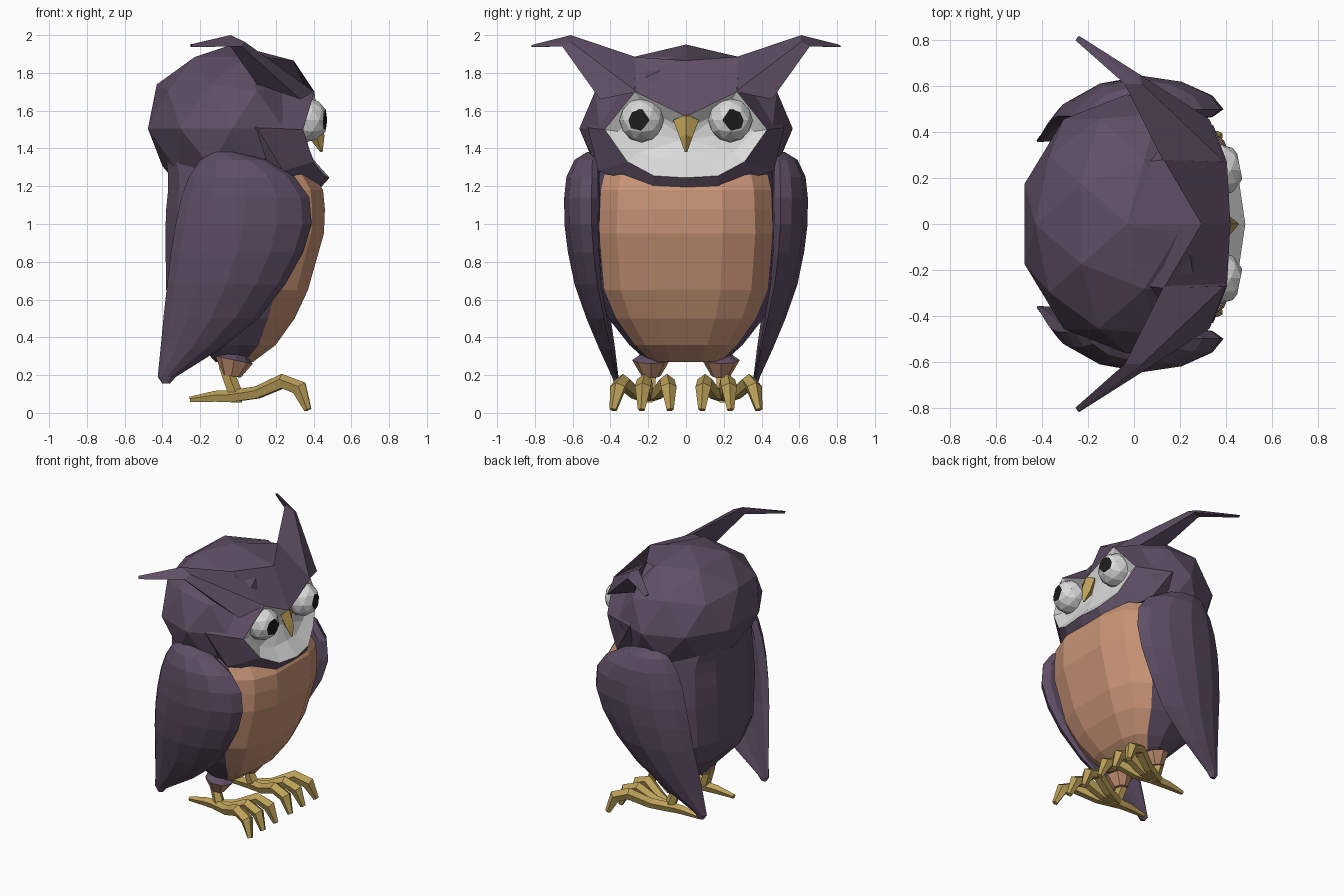
import bpy, bmesh, math
from mathutils import Vector

if "Cube" in bpy.data.objects:
    bpy.data.objects.remove(bpy.data.objects["Cube"])


def mat(name, rgb):
    m = bpy.data.materials.new(name)
    m.diffuse_color = (*rgb, 1)
    m.use_nodes = True
    m.node_tree.nodes["Principled BSDF"].inputs["Base Color"].default_value = m.diffuse_color
    return m


PURPLE = mat("purple feathers", (0.115, 0.077, 0.13))
ORANGE = mat("tan belly", (0.58, 0.295, 0.18))
WHITE = mat("white face", (0.70, 0.70, 0.70))
GOLD = mat("gold beak and feet", (0.50, 0.355, 0.10))
BLACK = mat("black pupil", (0.012, 0.012, 0.012))


def finish(name, bm, mats, rule=None, mirror=False):
    bmesh.ops.recalc_face_normals(bm, faces=bm.faces)
    if rule:
        for f in bm.faces:
            f.material_index = rule(f)
    me = bpy.data.meshes.new(name)
    bm.to_mesh(me)
    bm.free()
    for m in mats:
        me.materials.append(m)
    ob = bpy.data.objects.new(name, me)
    bpy.context.collection.objects.link(ob)
    if mirror:
        mod = ob.modifiers.new("mirror", 'MIRROR')
        mod.use_axis = (False, True, False)
    return ob


def loft(bm, rings):
    """Skin a list of closed rings and cap both ends."""
    vs = [[bm.verts.new(p) for p in r] for r in rings]
    n = len(vs[0])
    for a, b in zip(vs, vs[1:]):
        for i in range(n):
            j = (i + 1) % n
            bm.faces.new((a[i], a[j], b[j], b[i]))
    bm.faces.new(vs[0])
    bm.faces.new(vs[-1][::-1])


def tube(bm, pts, radii, n=5):
    """Sweep an n-gon of changing radius along a path."""
    pts = [Vector(p) for p in pts]
    rings = []
    for i, (p, r) in enumerate(zip(pts, radii)):
        d = (pts[min(i + 1, len(pts) - 1)] - pts[max(i - 1, 0)]).normalized()
        side = Vector((0, 0, 1)).cross(d)
        if side.length < 0.2:
            side = Vector((0, 1, 0))
        side.normalize()
        up = d.cross(side)
        rings.append([p + r * (math.cos(a) * up + math.sin(a) * side)
                      for a in (2 * math.pi * k / n for k in range(n))])
    loft(bm, rings)


# Body: stacked fourteen-sided sections, front faces tan
half = [(1, .38), (.84, .72), (.55, .90), (0, 1), (-.5, .90), (-.85, .68), (-1, .36)]
section = half + [(x, -y) for x, y in reversed(half)]
body = [(1.42, -.39, .30, .42), (1.26, -.37, .40, .48), (1.18, -.37, .45, .50),
        (1.08, -.38, .46, .505), (.95, -.385, .455, .51), (.65, -.38, .37, .48),
        (.5, -.33, .30, .41), (.36, -.20, .20, .30), (.27, -.12, .08, .20)]
bm = bmesh.new()
loft(bm, [[((b + f) / 2 + (f - b) / 2 * x, w * y, z) for x, y in section]
          for z, b, f, w in body])


def belly(f):
    c, n = f.calc_center_median(), f.normal
    ys = [abs(v.co.y) for v in f.verts]
    front = c.x > .12 if c.z > .6 else c.x > .08
    return int((front and n.x > .36 and c.z < 1.26) or n.z < -.8)


finish("body", bm, [PURPLE, ORANGE], belly)

# Thighs
bm = bmesh.new()
tube(bm, [(.01, .185, .42), (-.02, .185, .28), (-.035, .185, .195)], [.12, .10, .05], 8)
finish("thighs", bm, [PURPLE, ORANGE],
       lambda f: int(f.calc_center_median().z < .28 or f.calc_center_median().x > .04), True)

# Head: faceted ball flattened where the face sits and tucked in at the neck
bm = bmesh.new()
bmesh.ops.create_icosphere(bm, subdivisions=2, radius=1)
for v in bm.verts:
    x, y, z = v.co
    if z < -.3 and x < 0:
        x *= .88
    v.co = (min(-.03 + .47 * x, .27), .565 * y, 1.505 + .445 * z)
finish("head", bm, [PURPLE])

# Face: recessed white mask, with a purple brow and chin border behind its rim
crown = [(-.02, 0, 1.948), (.05, .27, 1.87), (-.05, .50, 1.50), (.10, .42, 1.33),
         (.2, .18, 1.26), (.2, 0, 1.26)]
back = [(.295, 0, 1.865), (.13, .28, 1.885), (.10, .52, 1.51), (.24, .465, 1.28),
        (.43, .18, 1.195), (.44, 0, 1.195)]
rim = [(.42, 0, 1.57), (.405, .27, 1.70), (.345, .43, 1.50), (.40, .31, 1.33),
       (.46, .17, 1.255), (.485, 0, 1.245)]
inner = [(.37, 0, 1.50), (.35, .22, 1.61), (.335, .36, 1.49), (.355, .25, 1.38),
         (.39, .13, 1.34), (.40, 0, 1.34)]


def full(pts):
    return pts + [(x, -y, z) for x, y, z in reversed(pts[1:-1])]


bm = bmesh.new()
rings = [[bm.verts.new(p) for p in full(r)] for r in (crown, back, rim, inner)]
for k, (a, b) in enumerate(zip(rings, rings[1:])):
    for i in range(len(a)):
        j = (i + 1) % len(a)
        bm.faces.new((a[i], a[j], b[j], b[i])).material_index = int(k == 2)
hub = bm.verts.new((.355, 0, 1.45))
for i in range(len(rings[3])):
    bm.faces.new((rings[3][i], rings[3][(i + 1) % len(rings[3])], hub)).material_index = 1
finish("face_mask", bm, [PURPLE, WHITE])

# Ear tufts: tapering horns swept back and out
bm = bmesh.new()
loft(bm, [[(.13, .27, 1.885), (.403, .262, 1.70), (.33, .455, 1.66), (.10, .46, 1.74)],
          [(-.04, .61, 2.0), (.035, .61, 1.965), (.02, .655, 1.94), (-.04, .63, 1.94)],
          [(-.255, .80, 1.95), (-.245, .815, 1.948), (-.24, .82, 1.937), (-.25, .80, 1.937)]])
finish("ear_tufts", bm, [PURPLE], mirror=True)

# Eyes: balls sliced flat at the front, the slice is the pupil
bm = bmesh.new()
bmesh.ops.create_icosphere(bm, subdivisions=2, radius=.118)
look = Vector((1, .2, 0)).normalized()
bmesh.ops.bisect_plane(bm, geom=bm.verts[:] + bm.edges[:] + bm.faces[:],
                       plane_co=look * .1, plane_no=look, clear_outer=True)
bmesh.ops.holes_fill(bm, edges=[e for e in bm.edges if e.is_boundary], sides=0)
bmesh.ops.translate(bm, verts=bm.verts, vec=(.362, .235, 1.55))
finish("eyes", bm, [WHITE, BLACK],
       lambda f: int(f.normal.dot(look) > .995 and len(f.verts) > 4), True)

# Beak
bm = bmesh.new()
loft(bm, [[(.42, 0, 1.58), (.40, .068, 1.55), (.34, 0, 1.54), (.40, -.068, 1.55)],
          [(.458, 0, 1.47), (.415, .035, 1.46), (.38, 0, 1.45), (.415, -.035, 1.46)],
          [(.448, 0, 1.38), (.443, .006, 1.38), (.436, 0, 1.38), (.443, -.006, 1.38)]])
finish("beak", bm, [GOLD])

# Wings: z, back x, front x, centre y, half thickness
wing = [(1.38, -.13, -.01, .505, .02), (1.34, -.20, .15, .525, .065), (1.25, -.26, .30, .545, .088),
        (1.14, -.30, .378, .55, .095), (1.0, -.33, .39, .55, .094), (.85, -.355, .345, .54, .085),
        (.68, -.375, .25, .52, .07), (.5, -.395, .11, .475, .052), (.34, -.41, -.09, .425, .035),
        (.19, -.425, -.33, .375, .016), (.155, -.40, -.36, .37, .01)]
bm = bmesh.new()
rings = []
for z, b, f, cy, t in wing:
    ring = []
    for k in range(12):
        a = 2 * math.pi * k / 12
        u = math.cos(a)
        x = (b + f) / 2 + (f - b) / 2 * u
        bend = (.05 * u * u if u > 0 else .08 * u * u) * min(1, (f - b) / .6)
        ring.append((x, cy - bend + t * math.sin(a), z))
    rings.append(ring)
loft(bm, rings)
finish("wings", bm, [PURPLE], mirror=True)

# Feet: shank, three clawed front toes and one back toe
bm = bmesh.new()
tube(bm, [(-.07, .185, .25), (-.01, .2, .09)], [.035, .04])
for knuckle, tip in ((.10, .085), (.22, .235), (.335, .385)):
    tube(bm, [(-.04, .205, .085), (.1, .2 + (knuckle - .2) * .5, .105), (.235, knuckle, .165),
              (.325, (knuckle + tip) / 2, .13), (.37, tip, .016)],
         [.035, .036, .042, .044, .02])
tube(bm, [(.02, .2, .085), (-.12, .2, .085), (-.255, .2, .07)], [.038, .032, .016])
finish("feet", bm, [GOLD], mirror=True)
